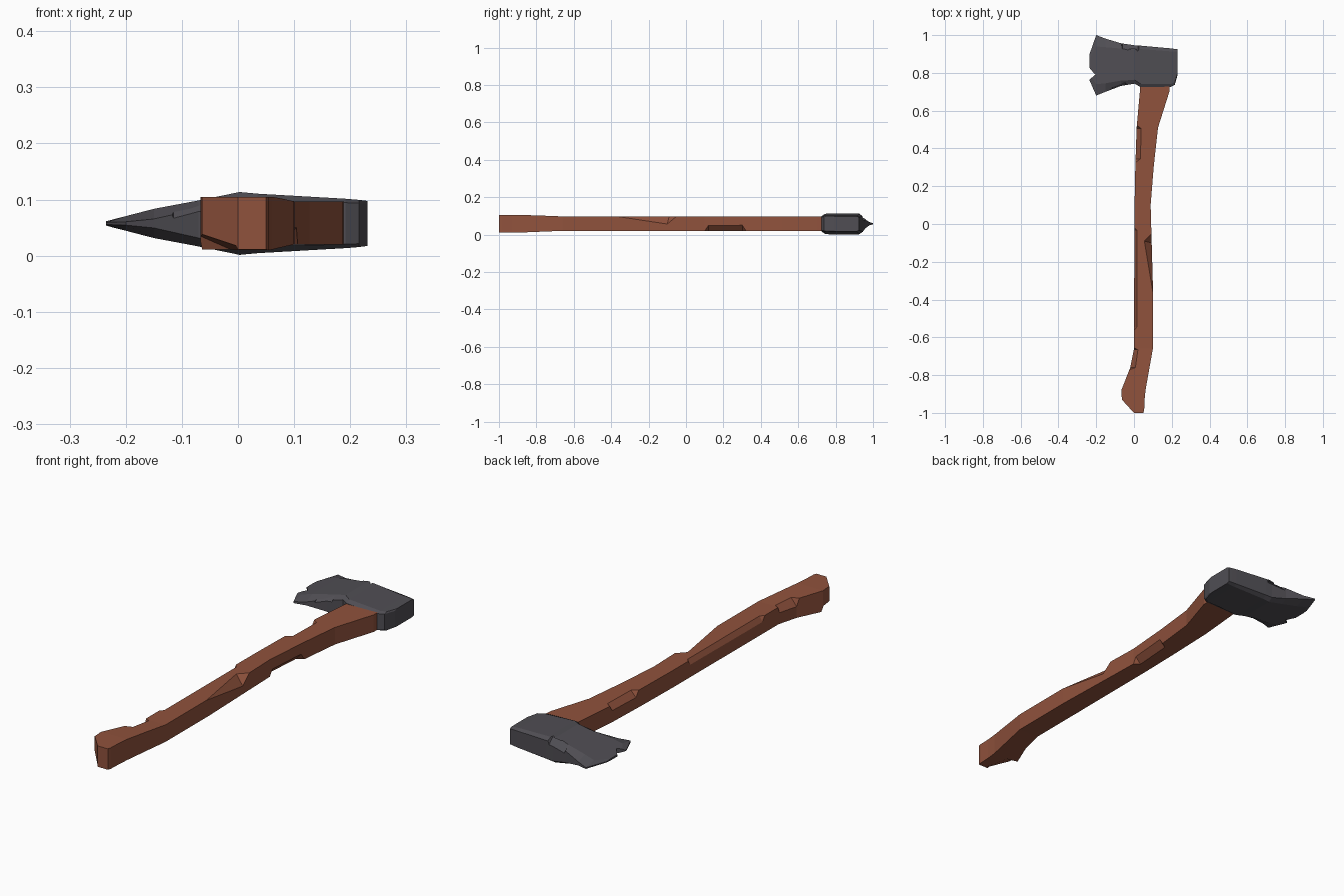
import bpy, bmesh
from mathutils import Vector


def material(name, rgb):
    m = bpy.data.materials.new(name)
    m.diffuse_color = (*rgb, 1)
    return m


WOOD = material("red_brown_wood", (0.28, 0.085, 0.046))
STEEL = material("dark_steel", (0.08, 0.076, 0.088))


def to_object(name, bm, mat=None):
    bmesh.ops.recalc_face_normals(bm, faces=bm.faces)
    me = bpy.data.meshes.new(name)
    bm.to_mesh(me)
    bm.free()
    ob = bpy.data.objects.new(name, me)
    bpy.context.collection.objects.link(ob)
    if mat:
        me.materials.append(mat)
    return ob


def loft(name, rings, mat):
    """Skin a row of equal-sized point rings and cap both ends."""
    bm = bmesh.new()
    rows = [[bm.verts.new(p) for p in r] for r in rings]
    for a, b in zip(rows, rows[1:]):
        n = len(a)
        for i in range(n):
            bm.faces.new((a[i], a[(i + 1) % n], b[(i + 1) % n], b[i]))
    bm.faces.new(rows[0])
    bm.faces.new(rows[-1])
    return to_object(name, bm, mat)


def chip(ob, points):
    """Cut the convex hull of the points out of the object."""
    bm = bmesh.new()
    for p in points:
        bm.verts.new(p)
    res = bmesh.ops.convex_hull(bm, input=bm.verts)
    loose = {g for g in res["geom_interior"] if isinstance(g, bmesh.types.BMVert)}
    bmesh.ops.delete(bm, geom=list(loose), context='VERTS')
    cutter = to_object("chip_cutter", bm)
    cutter.hide_render = True
    mod = ob.modifiers.new("chip", 'BOOLEAN')
    mod.operation = 'DIFFERENCE'
    mod.solver = 'EXACT'
    mod.object = cutter
    bpy.context.view_layer.objects.active = ob
    bpy.ops.object.modifier_apply(modifier=mod.name)
    bpy.data.objects.remove(cutter)


def edge_chip(ob, a, b, side, up, taper=0.15):
    """Chamfer the edge from a to b; side and up are inward offsets."""
    a, b, s, u = Vector(a), Vector(b), Vector(side), Vector(up)
    d = (b - a) * taper
    pts = []
    for end, t in ((a, d), (b, -d)):
        inner, outer = end + t, end - t * 0.1
        pts += [inner + s - u * 0.4 + s * 0.4, inner + u - s * 0.4 + u * 0.4,
                outer - s * 0.6 - u * 0.6]
    chip(ob, pts)


# Handle: curved rectangle sections along y (y, left, right, bottom, top)
HANDLE = [
    (-1.00, 0.000, 0.050, 0.011, 0.105), (-0.985, -0.014, 0.054, 0.010, 0.105),
    (-0.93, -0.064, 0.056, 0.010, 0.105), (-0.88, -0.067, 0.061, 0.011, 0.105),
    (-0.76, -0.020, 0.082, 0.016, 0.101), (-0.66, 0.000, 0.100, 0.020, 0.097),
    (-0.36, 0.001, 0.101, 0.020, 0.097), (0.10, 0.003, 0.088, 0.020, 0.097),
    (0.30, 0.007, 0.104, 0.020, 0.097), (0.51, 0.014, 0.127, 0.020, 0.097),
    (0.70, 0.031, 0.187, 0.020, 0.097), (0.80, 0.037, 0.190, 0.020, 0.097),
]
handle = loft("handle", [[(l, y, b), (r, y, b), (r, y, t), (l, y, t)]
                         for y, l, r, b, t in HANDLE], WOOD)

# Splintered nicks along the handle edges
chip(handle, [(0.101, -0.38, 0.099), (0.053, -0.09, 0.099), (0.096, -0.045, 0.099),
              (0.094, -0.10, 0.056), (0.12, -0.38, 0.12), (0.12, -0.10, 0.04),
              (0.12, -0.04, 0.12), (0.06, -0.09, 0.12)])
edge_chip(handle, (0.088, 0.08, 0.02), (0.107, 0.34, 0.02), (-0.028, 0, 0), (0, 0, 0.03))
edge_chip(handle, (0.009, 0.31, 0.097), (0.015, 0.54, 0.097), (0.024, 0, 0), (0, 0, -0.025))
edge_chip(handle, (0.001, -0.58, 0.097), (0.002, 0.0, 0.097), (0.014, 0, 0), (0, 0, -0.022), 0.06)
edge_chip(handle, (-0.02, -0.78, 0.101), (0.0, -0.645, 0.097), (0.024, 0, 0), (0, 0, -0.03))
edge_chip(handle, (-0.03, -1.02, 0.01), (-0.066, -0.86, 0.01), (0.05, 0, 0), (0, 0, 0.022))

# Axe head: octagon sections along x (x, y low, y high, half thickness, bevel y, bevel z)
MID = 0.0575
HEAD = [
    (0.231, 0.790, 0.925, 0.040, 0.012, 0.005), (0.216, 0.737, 0.927, 0.042, 0.014, 0.006),
    (0.192, 0.724, 0.930, 0.044, 0.016, 0.007), (0.035, 0.724, 0.944, 0.053, 0.018, 0.012),
    (0.003, 0.743, 0.946, 0.056, 0.020, 0.014), (-0.07, 0.731, 0.957, 0.041, 0.028, 0.015),
    (-0.15, 0.700, 0.981, 0.026, 0.045, 0.018), (-0.20, 0.680, 1.000, 0.013, 0.060, 0.010),
    (-0.235, 0.760, 0.900, 0.004, 0.030, 0.002),
]


def octagon(x, lo, hi, h, by, bz):
    half = [(lo, h - bz), (lo + by, h), (hi - by, h), (hi, h - bz)]
    return ([(x, y, MID + z) for y, z in half] +
            [(x, y, MID - z) for y, z in reversed(half)])


head = loft("axe_head", [octagon(*s) for s in HEAD], STEEL)

# Nick in the cutting edge and dents on the head's upper edges
chip(head, [(x, y, z) for z in (0.0, 0.12)
            for x, y in ((-0.26, 0.745), (-0.205, 0.79), (-0.26, 0.855))])
edge_chip(head, (-0.08, 0.958, 0.092), (0.04, 0.944, 0.106), (0, -0.022, 0), (0, 0, -0.022))
edge_chip(head, (-0.13, 0.708, 0.085), (-0.03, 0.738, 0.103), (0, 0.022, 0), (0, 0, -0.022))
